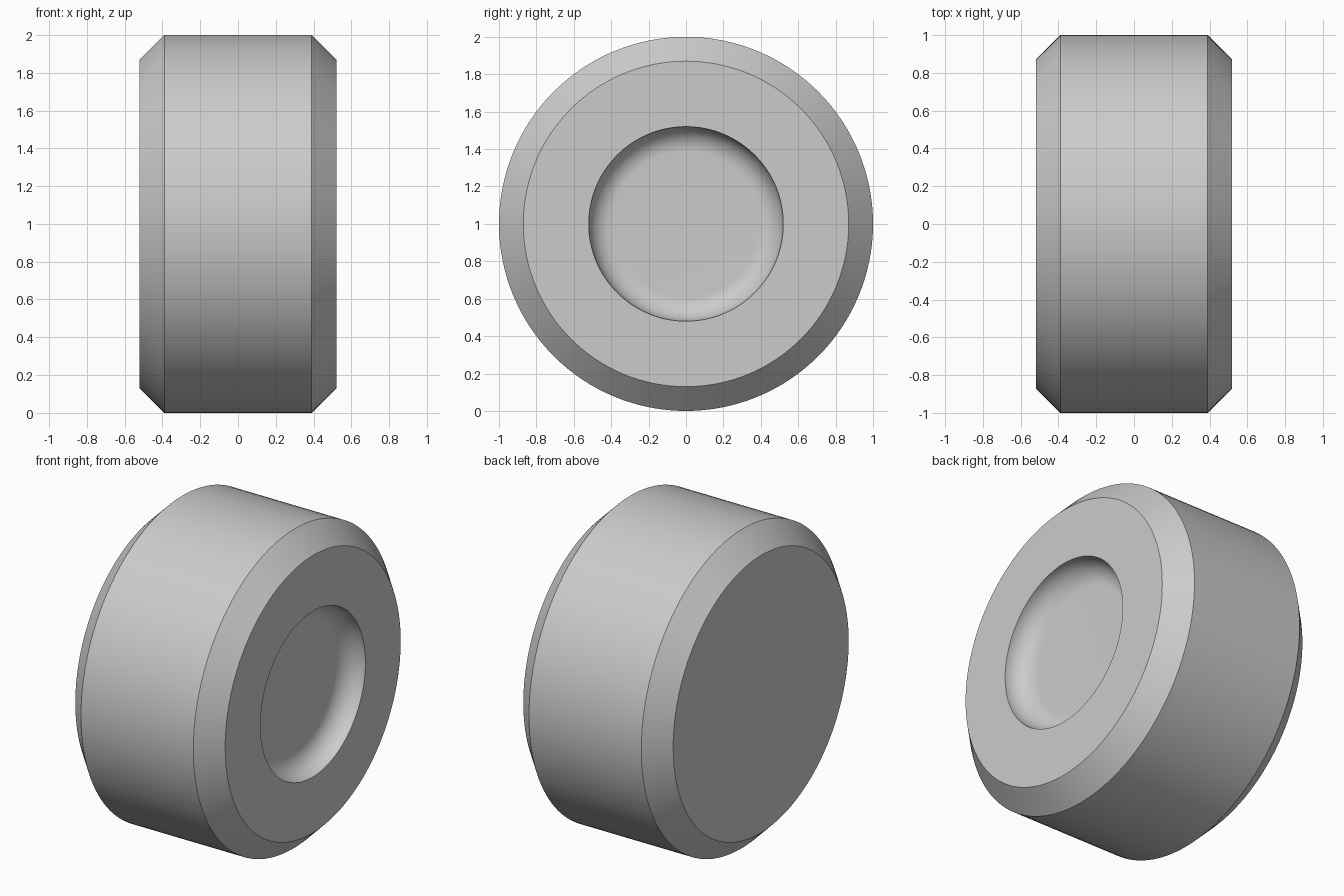
import bpy
import bmesh
from math import cos, sin, pi, radians
from mathutils import Vector

if "Cube" in bpy.data.objects:
    bpy.data.objects.remove(bpy.data.objects["Cube"], do_unlink=True)

RADIUS = 1.0        # outer radius, also the height of the axle
HALF_WIDTH = 0.52
CHAMFER = 0.13
DISH = 0.52         # rim radius of the dished recess
FILLET = 0.13       # recess depth and corner rounding
STEPS = 16
SEGMENTS = 128

# One flat grey material
grey = bpy.data.materials.new("plain grey")
grey.use_nodes = True
colour = (0.6, 0.6, 0.6, 1.0)
grey.diffuse_color = colour
grey.node_tree.nodes["Principled BSDF"].inputs["Base Color"].default_value = colour

# Half section as (x, radius): flat back, chamfered tread, dished +x face
profile = [
    (-HALF_WIDTH, 0),
    (-HALF_WIDTH, RADIUS - CHAMFER),
    (-HALF_WIDTH + CHAMFER, RADIUS),
    (HALF_WIDTH - CHAMFER, RADIUS),
    (HALF_WIDTH, RADIUS - CHAMFER),
]
for i in range(STEPS + 1):
    a = i / STEPS * pi / 2
    profile.append((HALF_WIDTH - FILLET * sin(a), DISH - FILLET + FILLET * cos(a)))
profile.append((HALF_WIDTH - FILLET, 0))

# Wheel body, turned around the x axis
bm = bmesh.new()
verts = [bm.verts.new((x, 0, r)) for x, r in profile]
edges = [bm.edges.new(pair) for pair in zip(verts, verts[1:])]
bmesh.ops.spin(bm, geom=verts + edges, cent=Vector((0, 0, 0)), axis=Vector((1, 0, 0)),
               angle=2 * pi, steps=SEGMENTS)
bmesh.ops.remove_doubles(bm, verts=bm.verts[:], dist=0.0005)
bmesh.ops.recalc_face_normals(bm, faces=bm.faces[:])
bmesh.ops.translate(bm, verts=bm.verts[:], vec=(0, 0, RADIUS))

mesh = bpy.data.meshes.new("wheel_body")
bm.to_mesh(mesh)
bm.free()
mesh.materials.append(grey)
wheel = bpy.data.objects.new("wheel_body", mesh)
bpy.context.collection.objects.link(wheel)

# Smooth curves with crisp chamfer and rim edges
bpy.ops.object.select_all(action='DESELECT')
wheel.select_set(True)
bpy.context.view_layer.objects.active = wheel
bpy.ops.object.shade_smooth_by_angle(angle=radians(30))
